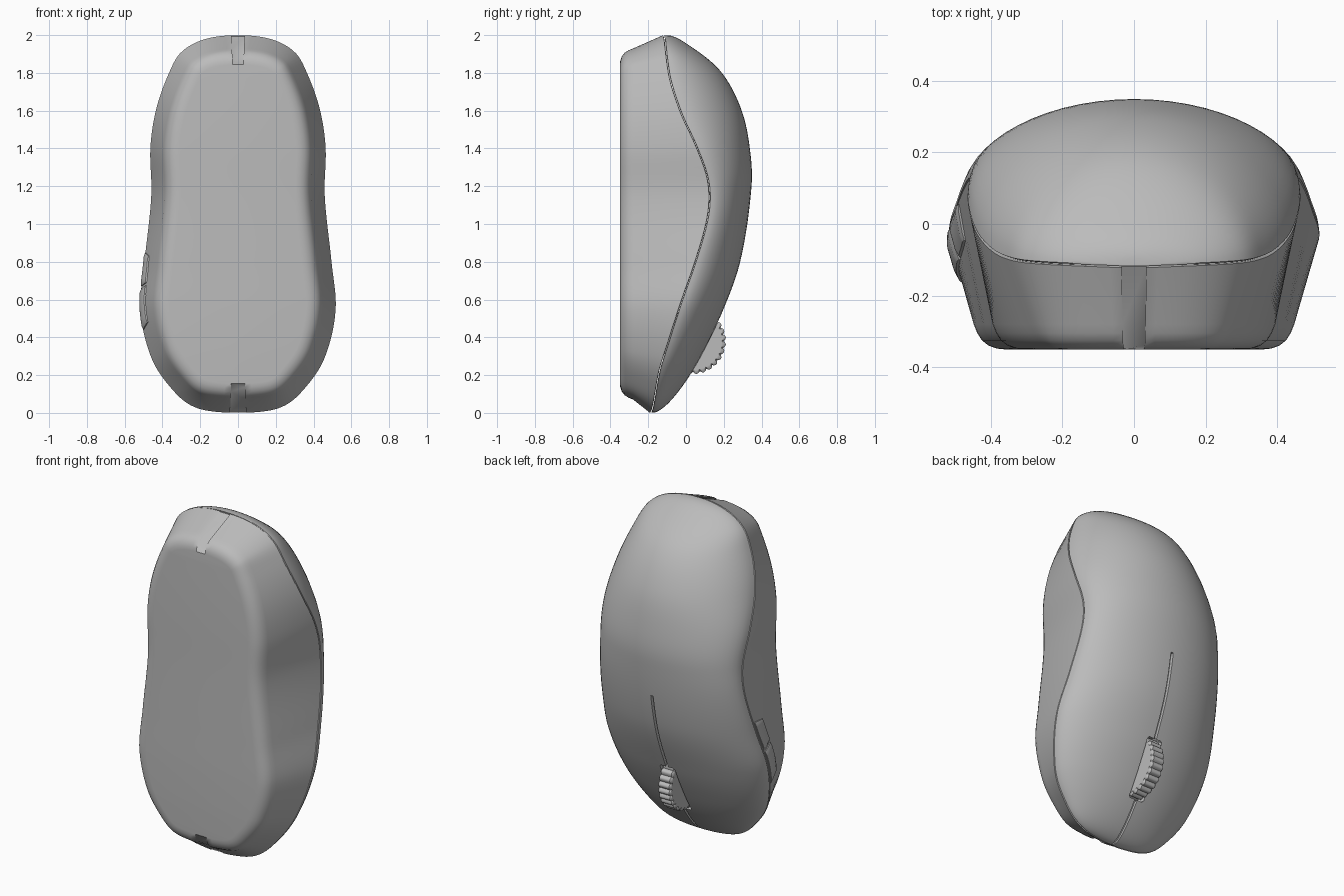
import bpy, bmesh, math
from mathutils import Vector

cube = bpy.data.objects.get("Cube")
if cube:
    bpy.data.objects.remove(cube, do_unlink=True)

grey = bpy.data.materials.new("plain grey")
grey.use_nodes = True
grey.diffuse_color = (0.5, 0.5, 0.5, 1)
grey.node_tree.nodes["Principled BSDF"].inputs["Base Color"].default_value = (0.5, 0.5, 0.5, 1)


def smooth_curve(keys):
    """Smooth function of the angle a, where height z = 1 - cos(a)."""
    pts = [(math.acos(1 - z), v) for z, v in keys]
    last = len(pts) - 1

    def slope(i):
        a, b = pts[max(i - 1, 0)], pts[min(i + 1, last)]
        return (b[1] - a[1]) / (b[0] - a[0])

    def value(a):
        i = 0
        while i < last - 1 and a > pts[i + 1][0]:
            i += 1
        (a0, v0), (a1, v1) = pts[i], pts[i + 1]
        h = a1 - a0
        t = (a - a0) / h
        return ((2*t**3 - 3*t**2 + 1) * v0 + (t**3 - 2*t**2 + t) * h * slope(i)
                + (3*t**2 - 2*t**3) * v1 + (t**3 - t**2) * h * slope(i + 1))
    return value


# Half width, seam depth and crown depth along the height
half_width = smooth_curve([(0, 0), (.02, .2), (.15, .37), (.3, .462), (.55, .517), (.8, .495),
                           (1.15, .459), (1.4, .464), (1.6, .435), (1.8, .365), (1.91, .3),
                           (1.98, .17), (2, 0)])
seam = smooth_curve([(0, -.19), (.2, -.145), (.4, -.085), (.6, -.02), (.8, .05), (1, .108),
                     (1.13, .125), (1.25, .113), (1.4, .06), (1.6, -.03), (1.8, -.09), (2, -.12)])
crown = smooth_curve([(0, -.18), (.02, -.13), (.1, -.05), (.3, .08), (.5, .178), (.8, .287),
                      (1.2, .347), (1.4, .338), (1.6, .295), (1.8, .19), (1.95, .01), (2, -.11)])


def angle(z):
    return math.acos(1 - z)


def finish(obj, sharp=35):
    obj.data.materials.clear()
    obj.data.materials.append(grey)
    bpy.ops.object.select_all(action='DESELECT')
    obj.select_set(True)
    bpy.context.view_layer.objects.active = obj
    bpy.ops.object.shade_smooth_by_angle(angle=math.radians(sharp))


def loft(name, rows):
    """Closed solid through a list of equal closed sections."""
    bm = bmesh.new()
    rings = [[bm.verts.new(p) for p in row] for row in rows]
    n = len(rings[0])
    for a, b in zip(rings, rings[1:]):
        for i in range(n):
            j = (i + 1) % n
            bm.faces.new((a[i], a[j], b[j], b[i]))
    bm.faces.new(rings[0])
    bm.faces.new(rings[-1])
    bmesh.ops.recalc_face_normals(bm, faces=bm.faces)
    mesh = bpy.data.meshes.new(name)
    bm.to_mesh(mesh)
    bm.free()
    obj = bpy.data.objects.new(name, mesh)
    bpy.context.collection.objects.link(obj)
    return obj


def cut(obj, cutter):
    mod = obj.modifiers.new("cut", 'BOOLEAN')
    mod.object, mod.operation, mod.solver = cutter, 'DIFFERENCE', 'EXACT'
    cutter.hide_render = True
    bpy.context.view_layer.objects.active = obj
    bpy.ops.object.modifier_apply(modifier=mod.name)
    bpy.data.objects.remove(cutter, do_unlink=True)


def mirrored(points):
    """Section from the +x edge to the middle, repeated on -x."""
    return points + [Vector((-p.x, p.y, p.z)) for p in reversed(points) if p.x > 1e-6]


ROWS = 90
angles = [.04 + (math.pi - .08) * i / ROWS for i in range(ROWS + 1)]

# Upper shell: domed sections above the seam
ARC = 14


def shell_row(a):
    w, s, t, z = half_width(a), seam(a), crown(a), 1 - math.cos(a)
    pts = [Vector((w - .007, s + .001, z))]
    for k in range(ARC + 1):
        q = math.pi / 2 * k / ARC
        lift = math.sin(q) ** 1.12
        x = w * math.cos(q) if k < ARC else 0
        pts.append(Vector((x, s + .004 + (t - s - .004) * lift, z)))
    return mirrored(pts)


shell = loft("upper_shell", [shell_row(a) for a in angles])

# Base: tapered walls rolling into the flat underside
steps = [(.07, -.28), (.08, -.305), (.093, -.325), (.112, -.34), (.135, -.348), (.155, -.35)]


def base_row(a):
    w, s, z = half_width(a), seam(a), 1 - math.cos(a)
    dw = (half_width(a + .01) - half_width(a - .01)) / .02
    n = Vector((math.sin(a), 0, -dw)).normalized()
    pts = []
    for off, y in [(.007, s - .001), (0, s - .004)] + steps:
        pts.append(Vector((max(w - off * n.x, .004), y, z - off * n.z)))
    return mirrored(pts)


finish(loft("base", [base_row(a) for a in angles]))

# Centre groove dividing the two main buttons
groove = []
for i in range(41):
    z = -.02 + i / 40
    y = crown(angle(max(z, .0)))
    groove.append([(x, y + d, z) for x, d in ((-.008, -.02), (.008, -.02), (.008, .06), (-.008, .06))])
cut(shell, loft("groove_cutter", groove))

# Scroll wheel and its slot
WHEEL = Vector((0, .037, .38))
RADIUS = .175


def disc(name, half, radius, teeth=0):
    count = 168
    rows = []
    for x, shrink in ((-half, .01), (-half + .008, 0), (half - .008, 0), (half, .01)):
        row = []
        for i in range(count):
            q = 2 * math.pi * i / count
            r = radius - shrink
            if teeth:
                r -= .012 * (1 - abs(math.sin(teeth * q / 2)))
            row.append((x, WHEEL.y + r * math.cos(q), WHEEL.z + r * math.sin(q)))
        rows.append(row)
    return loft(name, rows)


cut(shell, disc("slot_cutter", .05, RADIUS + .012))
finish(shell)
finish(disc("scroll_wheel", .042, RADIUS, 28), 40)


# Two thumb buttons following the wall below the seam
def thumb_button(name, z0, z1, slant0, slant1):
    rows = []
    for i in range(13):
        f = i / 12
        end = min(f, 1 - f) * 12
        out = .013 if end >= 1 else .006
        row = []
        for drop, raised in ((.012, 0), (.012, .6), (.03, 1), (.085, 1), (.105, .6), (.105, 0)):
            k = (drop - .012) / .093
            z = (z0 + slant0 * k) * (1 - f) + (z1 + slant1 * k) * f
            a = angle(z)
            s = seam(a)
            wall = half_width(a) - .07 * drop / (s + .28)
            row.append((-(wall + out * raised - (.015 if raised == 0 else 0)), s - drop, z))
        rows.append(row)
    finish(loft(name, rows), 30)


thumb_button("front_thumb_button", .44, .655, .04, .02)
thumb_button("rear_thumb_button", .67, .85, .02, -.02)
